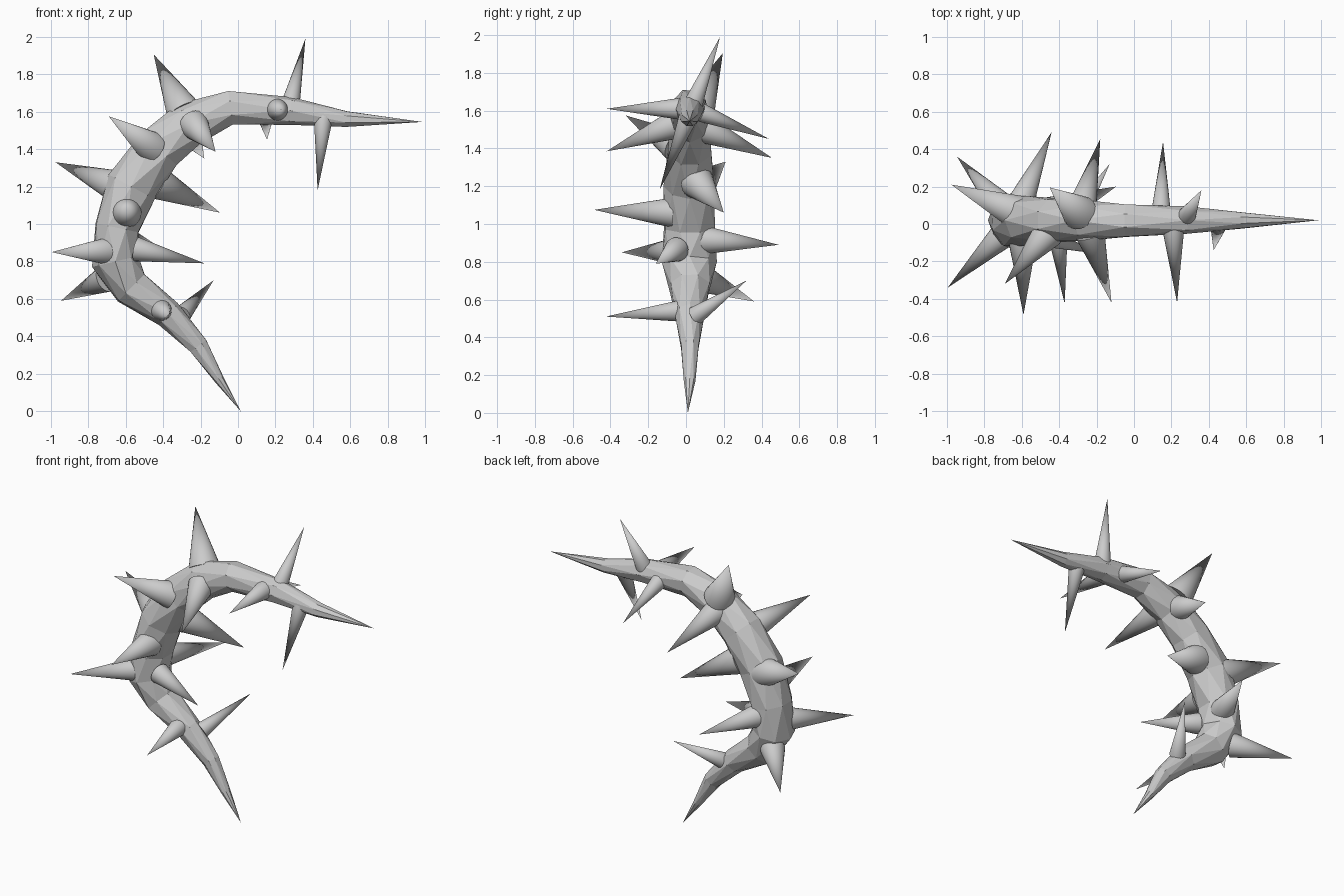
import bpy
import bmesh
import math
import random
from mathutils import Vector

random.seed(4)

cube = bpy.data.objects.get("Cube")
if cube:
    bpy.data.objects.remove(cube, do_unlink=True)

# One plain grey for the whole vine
grey = bpy.data.materials.new("thorn grey")
grey.use_nodes = True
grey.diffuse_color = (0.6, 0.6, 0.6, 1)
grey.node_tree.nodes["Principled BSDF"].inputs["Base Color"].default_value = (0.6, 0.6, 0.6, 1)


def finish(bm, name):
    bmesh.ops.recalc_face_normals(bm, faces=bm.faces)
    mesh = bpy.data.meshes.new(name)
    bm.to_mesh(mesh)
    bm.free()
    mesh.materials.append(grey)
    obj = bpy.data.objects.new(name, mesh)
    bpy.context.collection.objects.link(obj)
    return obj


# Curved stem: x, z, radius in the bend plane, radius along y
STEM = [
    (-0.10, 0.17, 0.027, 0.03), (-0.21, 0.35, 0.055, 0.05),
    (-0.37, 0.52, 0.075, 0.075), (-0.57, 0.66, 0.105, 0.11),
    (-0.655, 0.80, 0.12, 0.14), (-0.645, 0.98, 0.125, 0.14),
    (-0.57, 1.20, 0.14, 0.13), (-0.42, 1.40, 0.135, 0.12),
    (-0.26, 1.535, 0.115, 0.11), (-0.04, 1.62, 0.092, 0.09),
    (0.28, 1.605, 0.075, 0.07), (0.58, 1.56, 0.045, 0.045),
]
TIPS = Vector((0.015, 0.01, 0.0)), Vector((0.985, 0.02, 1.545))
SIDES = 8


def build_stem():
    bm = bmesh.new()
    centres = [Vector((x, 0.02, z)) for x, z, _, _ in STEM]
    path = [TIPS[0]] + centres + [TIPS[1]]
    rings = []
    for i, (x, z, r, ry) in enumerate(STEM):
        along = (path[i + 2] - path[i]).normalized()
        out = Vector((-along.z, 0, along.x))
        ring = []
        for k in range(SIDES):
            a = math.tau * (k + 0.5 * (i % 2)) / SIDES
            wobble = random.uniform(0.97, 1.07)
            p = centres[i] + (out * r * math.cos(a) + Vector((0, ry * math.sin(a), 0))) * wobble
            ring.append(bm.verts.new(p))
        rings.append(ring)
    # Staggered rings give the angular triangular facets
    for i in range(len(rings) - 1):
        a, b = rings[i], rings[i + 1]
        for k in range(SIDES):
            n = (k + 1) % SIDES
            if i % 2 == 0:
                bm.faces.new((a[k], a[n], b[k]))
                bm.faces.new((a[n], b[n], b[k]))
            else:
                bm.faces.new((a[k], a[n], b[n]))
                bm.faces.new((a[k], b[n], b[k]))
    for ring, tip in ((rings[0], TIPS[0]), (rings[-1], TIPS[1])):
        apex = bm.verts.new(tip)
        for k in range(SIDES):
            bm.faces.new((ring[k], ring[(k + 1) % SIDES], apex))
    return finish(bm, "stem")


# Each thorn: base point, tip point, base radius
THORNS = [
    ((0.28, 0.04, 1.64), (0.36, 0.18, 1.99), 0.05),
    ((0.455, 0.01, 1.56), (0.425, -0.14, 1.18), 0.05),
    ((0.21, -0.03, 1.61), (0.23, -0.42, 1.61), 0.058),
    ((0.145, 0.08, 1.59), (0.155, 0.44, 1.45), 0.05),
    ((-0.29, 0.06, 1.60), (-0.45, 0.195, 1.905), 0.095),
    ((-0.235, -0.05, 1.53), (-0.12, -0.42, 1.385), 0.08),
    ((-0.28, 0.08, 1.51), (-0.18, 0.455, 1.35), 0.08),
    ((-0.46, -0.05, 1.41), (-0.69, -0.32, 1.575), 0.085),
    ((-0.62, 0.06, 1.19), (-0.975, 0.21, 1.33), 0.095),
    ((-0.43, 0.06, 1.22), (-0.095, 0.20, 1.06), 0.09),
    ((-0.595, -0.07, 1.06), (-0.59, -0.485, 1.075), 0.08),
    ((-0.69, -0.05, 0.855), (-0.995, -0.34, 0.85), 0.075),
    ((-0.54, -0.05, 0.865), (-0.18, -0.16, 0.79), 0.065),
    ((-0.41, -0.03, 0.54), (-0.37, -0.425, 0.51), 0.057),
    ((-0.70, 0.09, 0.71), (-0.945, 0.36, 0.59), 0.075),
    ((-0.30, 0.05, 0.515), (-0.13, 0.32, 0.70), 0.05),
    ((-0.61, 0.10, 0.915), (-0.44, 0.49, 0.89), 0.075),
]


def build_thorn(index, base, tip, radius):
    base, tip = Vector(base), Vector(tip)
    axis = tip - base
    bm = bmesh.new()
    bmesh.ops.create_cone(bm, cap_ends=True, segments=24, radius1=radius,
                          radius2=0, depth=axis.length)
    bmesh.ops.translate(bm, verts=bm.verts, vec=(0, 0, axis.length / 2))
    bmesh.ops.transform(bm, matrix=axis.to_track_quat('Z', 'Y').to_matrix().to_4x4(),
                        verts=bm.verts)
    bmesh.ops.translate(bm, verts=bm.verts, vec=base)
    return finish(bm, f"thorn_{index:02d}")


build_stem()
bpy.ops.object.select_all(action='DESELECT')
for i, spec in enumerate(THORNS, 1):
    thorn = build_thorn(i, *spec)
    thorn.select_set(True)
    bpy.context.view_layer.objects.active = thorn
bpy.ops.object.shade_smooth_by_angle(angle=math.radians(40))
